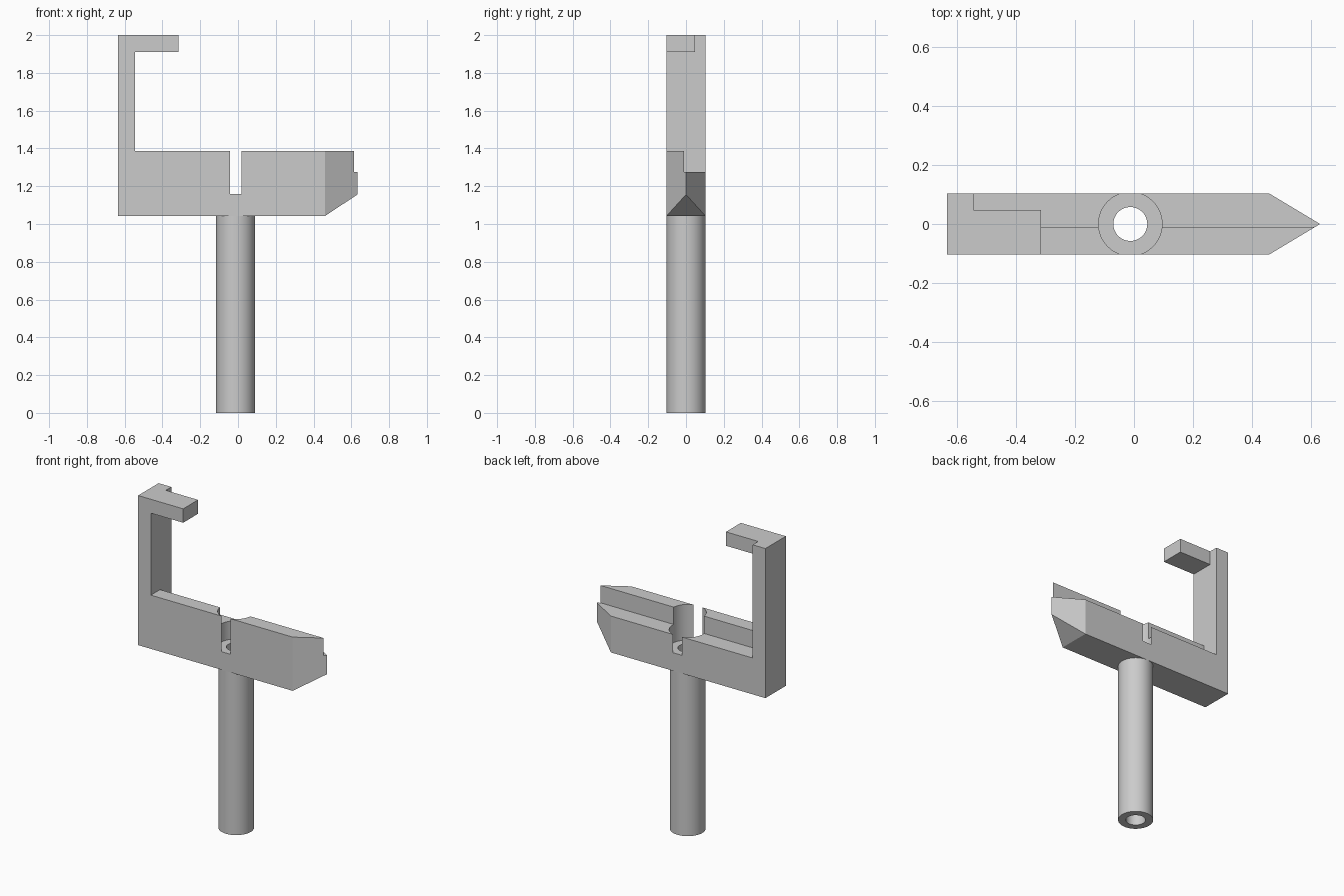
import bpy, bmesh, math
from mathutils import Vector, Matrix

cube = bpy.data.objects.get("Cube")
if cube:
    bpy.data.objects.remove(cube, do_unlink=True)

HALF = 0.1035            # half depth of the bracket
AXIS = -0.0125           # x of the tube axis
BORE = 0.0576            # inner radius of the tube
BASE, LEDGE, RIDGE, TOP = 1.042, 1.275, 1.386, 2.0
POST = -0.545            # inner face of the post
SHOULDER, TIP = 0.46, 0.632

grey = bpy.data.materials.new("plain grey")
grey.use_nodes = True
grey.diffuse_color = (0.6, 0.6, 0.6, 1)
grey.node_tree.nodes["Principled BSDF"].inputs["Base Color"].default_value = (0.6, 0.6, 0.6, 1)


def finish(name, bm):
    bmesh.ops.recalc_face_normals(bm, faces=bm.faces)
    mesh = bpy.data.meshes.new(name)
    bm.to_mesh(mesh)
    bm.free()
    mesh.materials.append(grey)
    obj = bpy.data.objects.new(name, mesh)
    bpy.context.collection.objects.link(obj)
    return obj


def box(name, low, high):
    bm = bmesh.new()
    low, high = Vector(low), Vector(high)
    bmesh.ops.create_cube(bm, size=1, matrix=Matrix.Translation((low + high) / 2)
                          @ Matrix.Diagonal((*(high - low), 1)))
    return finish(name, bm)


def rod(name, radius, z0, z1):
    bm = bmesh.new()
    bmesh.ops.create_cone(bm, cap_ends=True, segments=64, radius1=radius, radius2=radius,
                          depth=z1 - z0, matrix=Matrix.Translation((AXIS, 0, (z0 + z1) / 2)))
    return finish(name, bm)


def cut(obj, cutter):
    cutter.hide_render = True
    mod = obj.modifiers.new("cut", 'BOOLEAN')
    mod.operation, mod.solver, mod.object = 'DIFFERENCE', 'EXACT', cutter
    graph = bpy.context.evaluated_depsgraph_get()
    mesh = bpy.data.meshes.new_from_object(obj.evaluated_get(graph))
    obj.modifiers.clear()
    obj.data = mesh
    bpy.data.objects.remove(cutter, do_unlink=True)


# Bracket: side profile with post and hook, extruded through its depth
profile = [(-0.635, BASE), (SHOULDER, BASE), (0.8, 1.267), (0.8, RIDGE), (POST, RIDGE),
           (POST, 1.911), (-0.316, 1.911), (-0.316, TOP), (-0.635, TOP)]
bm = bmesh.new()
face = bm.faces.new([bm.verts.new((x, -HALF, z)) for x, z in profile])
side = bmesh.ops.extrude_face_region(bm, geom=[face])["geom"]
bmesh.ops.translate(bm, vec=(0, 2 * HALF, 0),
                    verts=[v for v in side if isinstance(v, bmesh.types.BMVert)])
# Pointed end: one slanted slice per side
for s in (-1, 1):
    hit = bmesh.ops.bisect_plane(bm, geom=bm.verts[:] + bm.edges[:] + bm.faces[:], dist=1e-5,
                                 plane_co=(TIP, 0, 0), plane_no=(HALF, s * (TIP - SHOULDER), 0),
                                 clear_outer=True)
    rim = [e for e in hit["geom_cut"] if isinstance(e, bmesh.types.BMEdge)]
    bmesh.ops.holes_fill(bm, edges=rim, sides=0)
bracket = finish("bracket", bm)

# Rear ledge, narrower hook, round socket and bore
cut(bracket, box("ledge_cutter", (POST, -0.011, LEDGE), (1, 0.3, 1.6)))
cut(bracket, box("hook_cutter", (POST, 0.047, 1.8), (0, 0.3, 2.2)))
cut(bracket, rod("socket_cutter", 0.108, 1.158, 1.6))
cut(bracket, rod("bore_cutter", BORE, 0.9, 1.3))

# Hollow tube below the bracket
bm = bmesh.new()
ring = [bm.verts.new((AXIS + r, 0, z))
        for r, z in ((BORE, 0), (0.103, 0), (0.103, BASE), (BORE, BASE))]
edges = [bm.edges.new((ring[i], ring[(i + 1) % 4])) for i in range(4)]
bmesh.ops.spin(bm, geom=ring + edges, cent=(AXIS, 0, 0), axis=(0, 0, 1),
               angle=math.tau, steps=64, use_duplicate=False)
bmesh.ops.remove_doubles(bm, verts=bm.verts, dist=1e-4)
tube = finish("tube", bm)

# Smooth the round walls, keep the edges sharp
bpy.ops.object.select_all(action='DESELECT')
for obj in (bracket, tube):
    obj.select_set(True)
bpy.context.view_layer.objects.active = bracket
bpy.ops.object.shade_smooth_by_angle(angle=math.radians(20))
